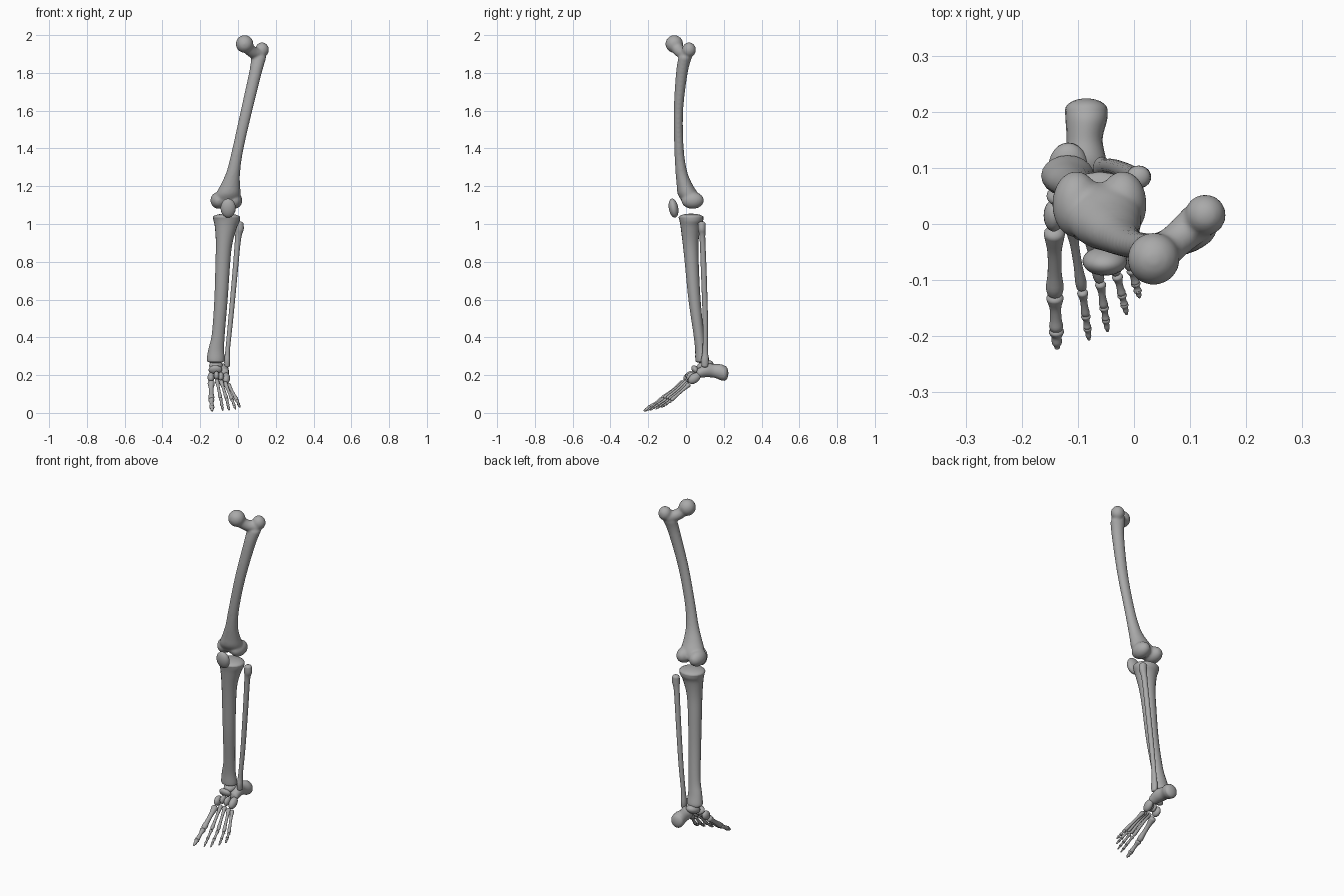
import bpy, bmesh, math
from mathutils import Vector, Matrix

cube = bpy.data.objects.get("Cube")
if cube:
    bpy.data.objects.remove(cube)

bone_grey = bpy.data.materials.new("bone grey")
bone_grey.use_nodes = True
colour = (0.4, 0.4, 0.4, 1)
bone_grey.diffuse_color = colour
bone_grey.node_tree.nodes["Principled BSDF"].inputs["Base Color"].default_value = colour

SIDES = 20


def spline(a, b, c, d, t):
    """Catmull-Rom blend of four section tuples."""
    return [0.5 * (2 * q + (r - p) * t + (2 * p - 5 * q + 4 * r - s) * t * t
                   + (3 * q - p - 3 * r + s) * t ** 3) for p, q, r, s in zip(a, b, c, d)]


def loft(bm, sections, axis=(0, 0, 1), cap=0.7, steps=6):
    """Smooth closed tube through (x, y, z, radius_u, radius_v) with domed ends."""
    axis = Vector(axis).normalized()
    u = (Vector((1, 0, 0)) - axis * axis.x).normalized()
    v = axis.cross(u)
    pts = [sections[0]] + list(sections) + [sections[-1]]
    rows = [spline(*pts[i:i + 4], k / steps) for i in range(len(pts) - 3) for k in range(steps)]
    rows.append(list(sections[-1]))

    def dome(row, sign):
        height = cap * min(row[3], row[4])
        out = []
        for k in range(1, 6):
            a = k * math.pi / 11
            p = Vector(row[:3]) + axis * sign * height * math.sin(a)
            out.append([*p, row[3] * math.cos(a), row[4] * math.cos(a)])
        return out

    rows = dome(rows[0], -1)[::-1] + rows + dome(rows[-1], 1)
    rings = []
    for x, y, z, ru, rv in rows:
        ring = []
        for k in range(SIDES):
            a = 2 * math.pi * k / SIDES
            ring.append(bm.verts.new(Vector((x, y, z)) + u * ru * math.cos(a) + v * rv * math.sin(a)))
        rings.append(ring)
    for lo, hi in zip(rings, rings[1:]):
        for k in range(SIDES):
            n = (k + 1) % SIDES
            bm.faces.new((lo[k], lo[n], hi[n], hi[k]))
    bm.faces.new(rings[0][::-1])
    bm.faces.new(rings[-1])


def ball(bm, centre, radii, tilt=0):
    m = Matrix.Translation(centre) @ Matrix.Rotation(math.radians(tilt), 4, 'X') @ Matrix.Diagonal((*radii, 1))
    bmesh.ops.create_uvsphere(bm, u_segments=24, v_segments=14, radius=1, matrix=m)


def finish(name, bm, voxel=0, smooth=6):
    bmesh.ops.recalc_face_normals(bm, faces=bm.faces)
    for f in bm.faces:
        f.smooth = True
    mesh = bpy.data.meshes.new(name)
    bm.to_mesh(mesh)
    bm.free()
    mesh.materials.append(bone_grey)
    obj = bpy.data.objects.new(name, mesh)
    bpy.context.collection.objects.link(obj)
    if voxel:  # fuse overlapping masses into one organic surface
        r = obj.modifiers.new("fuse", 'REMESH')
        r.mode, r.voxel_size, r.use_smooth_shade = 'VOXEL', voxel, True
        s = obj.modifiers.new("soften", 'SMOOTH')
        s.factor, s.iterations = 0.5, smooth


# Thigh bone: shaft, head, neck, outer knob and two knee condyles
bm = bmesh.new()
loft(bm, [(-0.06, 0.025, 1.125, 0.07, 0.05), (-0.052, 0.01, 1.16, 0.066, 0.055),
          (-0.04, -0.008, 1.21, 0.051, 0.042), (-0.024, -0.025, 1.28, 0.036, 0.031),
          (0, -0.037, 1.4, 0.03, 0.025), (0.045, -0.04, 1.6, 0.031, 0.025),
          (0.092, -0.022, 1.8, 0.034, 0.031), (0.11, -0.005, 1.88, 0.04, 0.036)], cap=0.5)
ball(bm, (0.035, -0.062, 1.953), (0.047, 0.047, 0.047))
ball(bm, (0.127, 0.016, 1.922), (0.037, 0.037, 0.04))
loft(bm, [(0.045, -0.055, 1.94, 0.034, 0.034), (0.077, -0.028, 1.91, 0.031, 0.031),
          (0.115, 0.005, 1.9, 0.035, 0.035)], axis=(0.07, 0.06, -0.04))
ball(bm, (-0.103, 0.035, 1.125), (0.043, 0.06, 0.045))
ball(bm, (-0.02, 0.035, 1.125), (0.043, 0.06, 0.045))
finish("thigh_bone", bm, 0.006, 8)

# Kneecap
bm = bmesh.new()
ball(bm, (-0.052, -0.066, 1.084), (0.04, 0.025, 0.051), 10)
finish("kneecap", bm)

# Shin bone
bm = bmesh.new()
loft(bm, [(-0.06, 0.028, 1.015, 0.069, 0.062), (-0.061, 0.027, 1.035, 0.073, 0.066),
          ][::-1] + [(-0.064, 0.024, 0.98, 0.058, 0.052), (-0.073, 0.024, 0.9, 0.044, 0.042),
          (-0.08, 0.03, 0.8, 0.039, 0.037), (-0.09, 0.045, 0.6, 0.035, 0.032),
          (-0.104, 0.067, 0.42, 0.034, 0.028), (-0.115, 0.078, 0.34, 0.041, 0.03),
          (-0.118, 0.085, 0.29, 0.047, 0.036), (-0.118, 0.086, 0.275, 0.046, 0.036)],
     axis=(0, 0, -1), cap=0.3)
finish("shin_bone", bm)

# Outer calf bone
bm = bmesh.new()
loft(bm, [(-0.057, 0.1, 0.25, 0.014, 0.017), (-0.057, 0.1, 0.28, 0.016, 0.02),
          (-0.054, 0.102, 0.34, 0.012, 0.014), (-0.038, 0.102, 0.5, 0.013, 0.014),
          (-0.015, 0.094, 0.75, 0.014, 0.015), (0, 0.087, 0.92, 0.016, 0.015),
          (0.008, 0.084, 0.97, 0.022, 0.02), (0.008, 0.084, 1.0, 0.021, 0.02)])
finish("calf_bone", bm)

# Heel bone
bm = bmesh.new()
loft(bm, [(-0.075, 0.07, 0.212, 0.026, 0.026), (-0.085, 0.11, 0.225, 0.036, 0.036),
          (-0.088, 0.15, 0.222, 0.032, 0.036), (-0.085, 0.185, 0.215, 0.037, 0.042),
          (-0.085, 0.203, 0.21, 0.038, 0.04)], axis=(0, 1, 0), cap=0.55)
finish("heel_bone", bm)

# Ankle and midfoot bones
midfoot = {
    "ankle_bone": ((-0.117, 0.1, 0.25), (0.036, 0.047, 0.026)),
    "boat_bone": ((-0.12, 0.05, 0.228), (0.036, 0.018, 0.027)),
    "inner_wedge": ((-0.143, 0.015, 0.187), (0.018, 0.03, 0.026)),
    "middle_wedge": ((-0.114, 0.022, 0.198), (0.015, 0.025, 0.022)),
    "outer_wedge": ((-0.09, 0.028, 0.193), (0.015, 0.028, 0.022)),
    "cuboid_bone": ((-0.063, 0.044, 0.183), (0.021, 0.037, 0.025)),
}
for name, (centre, radii) in midfoot.items():
    bm = bmesh.new()
    ball(bm, centre, radii, 38 if name != "ankle_bone" else 20)
    finish(name, bm)


def small_bone(name, a, b, r_start, r_waist, r_end):
    """Waisted bone between two points."""
    bm = bmesh.new()
    radii = (r_start, r_start * 0.9, r_waist, r_waist, r_end, r_end * 0.9)
    stops = (0.08, 0.16, 0.36, 0.66, 0.86, 0.94)
    loft(bm, [(*a.lerp(b, t), r, r) for t, r in zip(stops, radii)], axis=b - a, steps=3)
    finish(name, bm)


# Five toe rays: base, ball joint, tip, thickness
rays = [
    ((-0.142, -0.008, 0.163), (-0.141, -0.128, 0.07), (-0.137, -0.222, 0.01), 0.019),
    ((-0.113, 0.005, 0.177), (-0.092, -0.12, 0.076), (-0.08, -0.207, 0.012), 0.012),
    ((-0.091, 0.01, 0.173), (-0.06, -0.105, 0.073), (-0.047, -0.192, 0.013), 0.012),
    ((-0.07, 0.016, 0.163), (-0.03, -0.092, 0.068), (-0.013, -0.161, 0.02), 0.012),
    ((-0.053, 0.022, 0.155), (-0.004, -0.082, 0.064), (0.01, -0.131, 0.03), 0.012),
]
for n, (base, joint, tip, r) in enumerate(rays, 1):
    base, joint, tip = Vector(base), Vector(joint), Vector(tip)
    small_bone(f"metatarsal_{n}", base, joint, r, r * 0.66, r * 0.84)
    cuts = (0, 0.66, 1) if n == 1 else (0, 0.5, 0.75, 1)
    for k, (s, e) in enumerate(zip(cuts, cuts[1:]), 1):
        last = k == len(cuts) - 1
        size = r * (0.82 - 0.1 * (k - 1))
        small_bone(f"toe_{n}_segment_{k}", joint.lerp(tip, s), joint.lerp(tip, e),
                   size, size * 0.66, size * (0.4 if last else 0.8))
